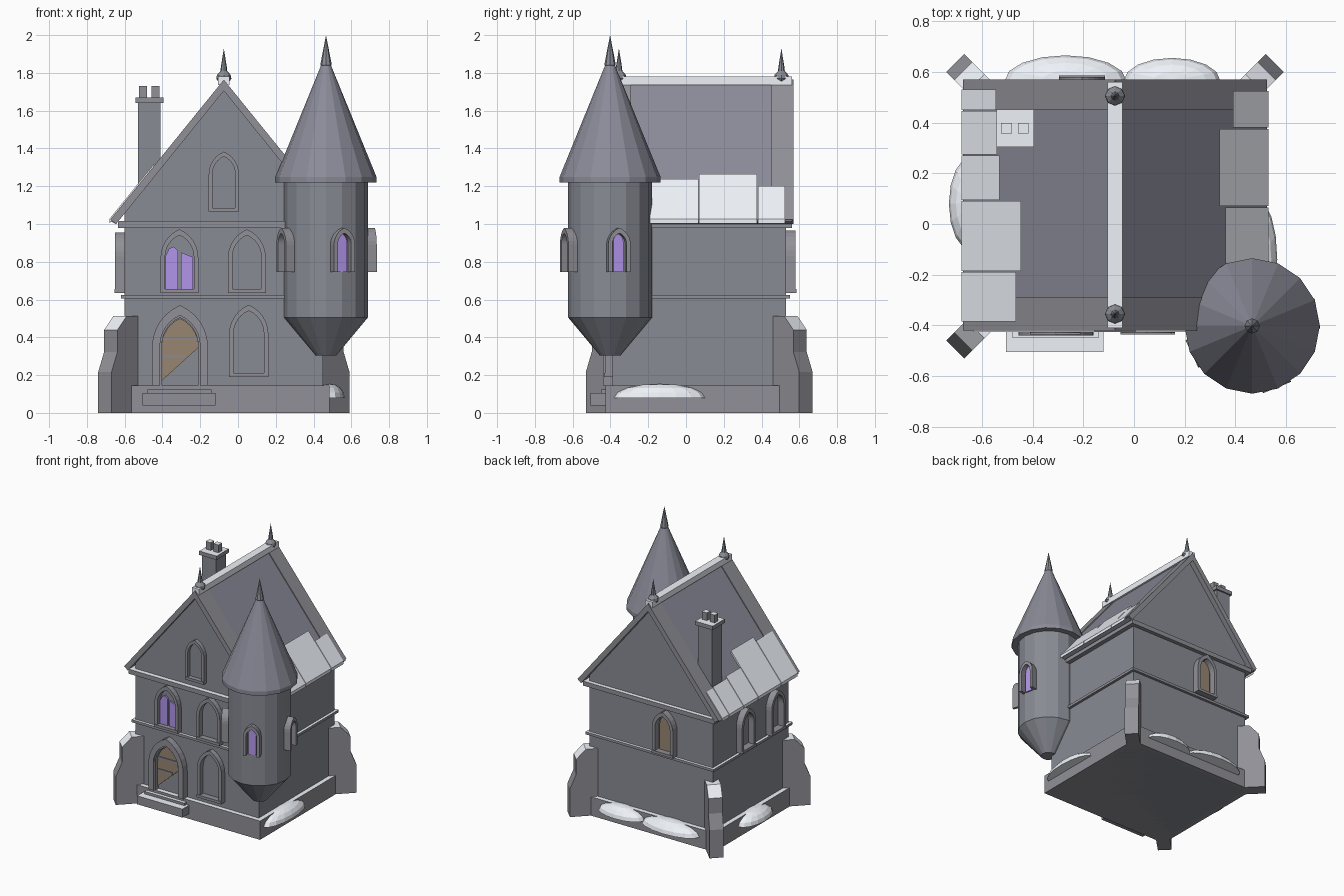
import bpy, bmesh, math
from mathutils import Vector, Matrix

if "Cube" in bpy.data.objects:
    bpy.data.objects.remove(bpy.data.objects["Cube"])

CX = -0.075                      # ridge line of the house
ROOF_TOP, EAVE_Z, HALF = 1.76, 1.02, 0.60
SLOPE = (ROOF_TOP - EAVE_Z) / HALF


def material(name, rgb):
    m = bpy.data.materials.new(name)
    m.diffuse_color = (*rgb, 1)
    m.use_nodes = True
    m.node_tree.nodes["Principled BSDF"].inputs["Base Color"].default_value = m.diffuse_color
    return m


STONE = material("dark_stone", (0.25, 0.26, 0.30))
TRIM = material("trim_stone", (0.28, 0.28, 0.31))
ROOF = material("slate", (0.26, 0.26, 0.32))
PURPLE = material("purple_glass", (0.44, 0.30, 0.82))
BROWN = material("old_wood", (0.31, 0.235, 0.165))
SNOW = material("snow", (0.86, 0.89, 0.94))


def finish(name, bm, mat=STONE, snowy=False):
    """Make the object; snowy dusts the upward faces with snow."""
    bmesh.ops.recalc_face_normals(bm, faces=bm.faces)
    bm.normal_update()
    for f in bm.faces:
        f.material_index = int(snowy and f.normal.z > .65)
    me = bpy.data.meshes.new(name)
    bm.to_mesh(me)
    bm.free()
    ob = bpy.data.objects.new(name, me)
    bpy.context.collection.objects.link(ob)
    me.materials.append(mat)
    if snowy:
        me.materials.append(SNOW)
    return ob


def box(name, x0, x1, y0, y1, z0, z1, mat=TRIM):
    bm = bmesh.new()
    m = Matrix.Translation(((x0 + x1) / 2, (y0 + y1) / 2, (z0 + z1) / 2))
    m = m @ Matrix.Diagonal((x1 - x0, y1 - y0, z1 - z0, 1))
    bmesh.ops.create_cube(bm, size=1, matrix=m)
    return finish(name, bm, mat, True)


def prism(name, pts, d0, d1, origin=(0, 0), ang=-90, mat=STONE, snowy=False):
    """Extrude a (u, z) outline outward along the wall direction ang."""
    a = math.radians(ang)
    n, u = Vector((math.cos(a), math.sin(a), 0)), Vector((-math.sin(a), math.cos(a), 0))
    o = Vector((*origin, 0))
    bm = bmesh.new()
    rings = [[bm.verts.new(o + u * p[0] + n * d + Vector((0, 0, p[1]))) for p in pts] for d in (d0, d1)]
    bm.faces.new(rings[0])
    bm.faces.new(rings[1])
    k = len(pts)
    for i in range(k):
        j = (i + 1) % k
        bm.faces.new((rings[0][i], rings[0][j], rings[1][j], rings[1][i]))
    return finish(name, bm, mat, snowy)


def lathe(name, prof, x, y, sides, mat=STONE):
    bm = bmesh.new()
    rings = []
    for r, z in prof:
        rings.append([bm.verts.new((x + r * math.cos(2 * math.pi * i / sides),
                                    y + r * math.sin(2 * math.pi * i / sides), z)) for i in range(sides)])
    for a, b in zip(rings, rings[1:]):
        for i in range(sides):
            j = (i + 1) % sides
            bm.faces.new((a[i], a[j], b[j], b[i]))
    bm.faces.new(rings[0])
    bm.faces.new(rings[-1])
    bmesh.ops.remove_doubles(bm, verts=bm.verts, dist=1e-5)
    return finish(name, bm, mat)


def arch(hw, z0, z1, n=6):
    """Pointed arch, from bottom right over the tip to bottom left."""
    rise = 1.5 * hw
    r = (hw * hw + rise * rise) / (2 * hw)
    end = math.asin(rise / r)
    right = [(hw, z0)] + [(hw - r + r * math.cos(end * i / n), z1 - rise + r * math.sin(end * i / n))
                          for i in range(n)]
    return right + [(0, z1)] + [(-x, z) for x, z in reversed(right)]


def window(name, origin, ang, hw, z0, z1, t, d0, d1, pane=None, pane_d=0.01, sill=True):
    outer, inner = arch(hw, z0, z1), arch(hw - t, z0, z1 - 1.3 * t)
    prism(name + "_frame", outer + inner[::-1], d0, d1, origin, ang, TRIM)
    if sill:
        prism(name + "_sill", [(-hw, z0 - .005), (hw, z0 - .005), (hw, z0 + .015), (-hw, z0 + .015)],
              d0, d1 + .005, origin, ang, TRIM)
    if pane:
        prism(name + "_pane", arch(hw - 1.5 * t, z0, z1 - 1.5 * t), d0, pane_d, origin, ang, pane)


# house body, plinth and string courses
W = [(-.6, 0), (.45, 0), (.45, 1.07), (CX, 1.725), (-.6, 1.07)]
prism("house_walls", W, -.53, .39)
box("plinth", -.635, .485, -.425, .565, 0, .145)
box("floor_band", -.62, .47, -.41, .55, .605, .625)
box("eave_band", -.635, .485, -.425, .56, .98, 1.015)


# roof, verge strips and ridge
def chevron(lift):
    top = [(-HALF, EAVE_Z + lift), (0, ROOF_TOP + lift), (HALF, EAVE_Z + lift)]
    low = [(HALF - .03, EAVE_Z - .02), (0, ROOF_TOP - .055), (-HALF + .03, EAVE_Z - .02)]
    return [(x + CX, z) for x, z in top + low]


prism("roof", chevron(-.006), -.56, .41, mat=ROOF)
prism("front_verge", chevron(.004), .29, .42, mat=TRIM)
prism("back_verge", chevron(.004), -.57, -.45, mat=TRIM)
box("ridge_cap", CX - .03, CX + .03, -.41, .56, 1.735, 1.78, SNOW)
for nm, y in (("front", -.355), ("back", .505)):
    lathe(nm + "_finial", [(.02, 1.74), (.04, 1.77), (.036, 1.79), (.018, 1.81), (.016, 1.83), (0, 1.93)], CX, y, 8)

# snow lying along the eaves: (side, y start, y end, upper edge from ridge)
for i, (s, y0, y1, d) in enumerate([
        (1, -.19, .065, .435), (1, .07, .375, .412), (1, .38, .525, .465),
        (-1, .45, .53, .47), (-1, .275, .445, .465), (-1, .095, .27, .455),
        (-1, -.185, .09, .37), (-1, -.385, -.19, .39)]):
    f = lambda x: ROOF_TOP - SLOPE * x
    e = HALF + .006
    pts = [(CX + s * d, f(d) - .01), (CX + s * e, f(e) - .01), (CX + s * e, f(e) + .014), (CX + s * d, f(d) + .014)]
    prism(f"roof_snow_{i}", pts, -y1, -y0, mat=SNOW)

# chimney
box("chimney_stack", -.53, -.41, .32, .44, 1.1, 1.65, STONE)
box("chimney_cap", -.543, -.395, .304, .452, 1.64, 1.67)
for x in (-.503, -.437):
    box("chimney_pot", x - .021, x + .021, .357, .399, 1.67, 1.73)

# diagonal corner buttresses
B = [(-.08, 0), (.148, 0), (.148, .217), (.104, .323), (.104, .44), (.035, .513), (-.08, .513)]
for nm, o, ang in (("front_left", (-.6, -.39), 225), ("back_left", (-.6, .53), 135), ("back_right", (.45, .53), 45)):
    prism(nm + "_buttress", B, -.05, .05, o, ang - 90, TRIM, True)

# doorway with a broken door
DX, FY = -.307, -.39
window("doorway", (DX, FY), -90, .148, .145, .57, .042, -.01, .05, sill=False)
window("doorway_inner", (DX, FY), -90, .108, .145, .52, .012, -.01, .04, sill=False)
door = [p for p in arch(.096, .17, .5) if p[1] > .18]
prism("broken_door", [(-.096, .17), (.096, .345)] + door, -.01, .012, (DX, FY), -90, BROWN)
for z, xr in ((.29, .03), (.385, .092)):
    prism("door_batten", [(-.094, z), (xr, z), (xr, z + .016), (-.094, z + .016)], 0, .018, (DX, FY), -90, STONE)
box("lower_step", -.505, -.12, -.505, -.40, .04, .105)
box("upper_step", -.48, -.14, -.45, -.38, .105, .125)

# house windows
window("ground_window", (.057, FY), -90, .104, .195, .572, .024, -.01, .04)
window("upper_left_window", (-.31, FY), -90, .1, .64, .972, .024, -.01, .04)
window("upper_right_window", (.047, FY), -90, .1, .64, .972, .024, -.01, .04)
window("gable_window", (CX, FY), -90, .08, 1.07, 1.383, .02, -.01, .03)
window("back_window", (-.205, .53), 90, .09, .64, .965, .026, -.01, .05, BROWN)
for y in (.16, -.2):
    window("side_window", (-.6, y), 180, .085, .64, .955, .024, -.01, .05)
# broken glass shards in the upper left window
prism("glass_shard_left", [(-.074, .65), (-.008, .65), (-.008, .86), (-.03, .88), (-.055, .87), (-.074, .83)],
      0, .012, (-.31, FY), -90, PURPLE)
prism("glass_shard_right", [(.008, .65), (.072, .65), (.072, .825), (.008, .85)],
      0, .012, (-.31, FY), -90, PURPLE)

# corner tower
TX, TY = .466, -.402
lathe("tower_body", [(.055, .305), (.222, .505), (.222, 1.23)], TX, TY, 16)
lathe("tower_roof", [(.267, 1.22), (.267, 1.25), (.018, 1.86)], TX, TY, 16, ROOF)
lathe("tower_spike", [(.02, 1.82), (.03, 1.845), (0, 2.0)], TX, TY, 8)
for ang in (-68, 11, -155):
    window("tower_window", (TX, TY), ang, .06, .745, .98, .022, .18, .262, PURPLE, .228, sill=False)

# snow drifts against the plinth
for i, (x, y, rx, ry) in enumerate([(.485, -.14, .08, .24), (-.27, .565, .24, .1), (.15, .565, .19, .09),
                                    (-.635, .08, .095, .19)]):
    bm = bmesh.new()
    bmesh.ops.create_uvsphere(bm, u_segments=16, v_segments=8, radius=1)
    bmesh.ops.delete(bm, geom=[v for v in bm.verts if v.co.z < -.05], context='VERTS')
    bmesh.ops.holes_fill(bm, edges=[e for e in bm.edges if e.is_boundary], sides=0)
    bm.transform(Matrix.Translation((x, y, .08)) @ Matrix.Diagonal((rx, ry, .075, 1)))
    finish(f"snow_drift_{i}", bm, SNOW)
